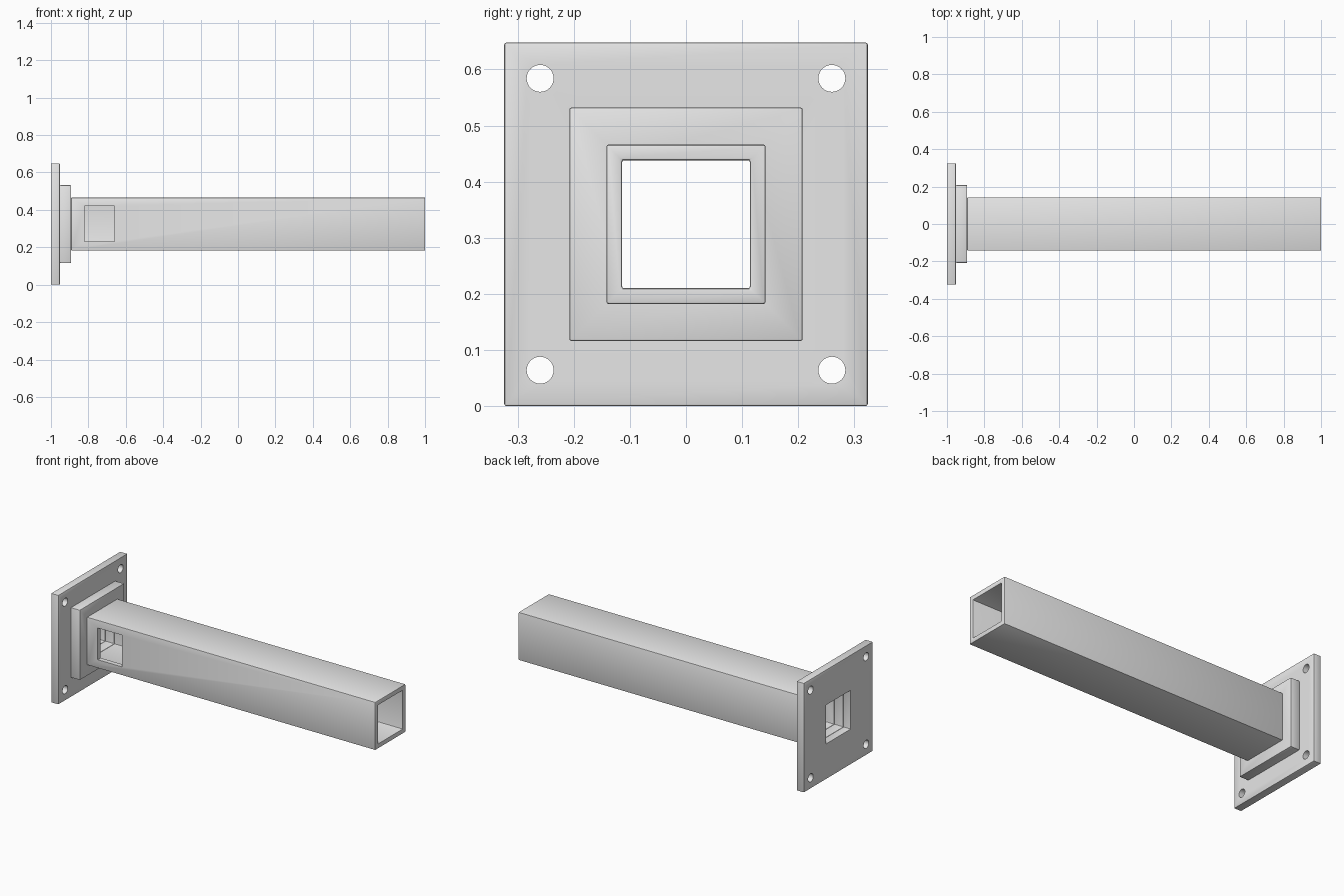
import bpy
import bmesh
from math import pi
from mathutils import Matrix

if "Cube" in bpy.data.objects:
    bpy.data.objects.remove(bpy.data.objects["Cube"])

MID = 0.324      # height of the tube axis
BORE = 0.114     # half width of the square opening

grey = bpy.data.materials.new("light_grey_metal")
grey.use_nodes = True
grey.diffuse_color = (0.8, 0.8, 0.8, 1)
grey.node_tree.nodes["Principled BSDF"].inputs["Base Color"].default_value = grey.diffuse_color


def add_object(name, bm):
    bmesh.ops.recalc_face_normals(bm, faces=bm.faces)
    mesh = bpy.data.meshes.new(name)
    bm.to_mesh(mesh)
    bm.free()
    mesh.materials.append(grey)
    obj = bpy.data.objects.new(name, mesh)
    bpy.context.collection.objects.link(obj)
    return obj


def square_sleeve(name, x0, x1, half):
    """Square ring extruded along x, with softened edges."""
    bm = bmesh.new()
    corners = [(-1, -1), (1, -1), (1, 1), (-1, 1)]
    loops = [[bm.verts.new((x, a * r, MID + b * r)) for a, b in corners]
             for x, r in [(x0, half), (x1, half), (x1, BORE), (x0, BORE)]]
    for k, loop in enumerate(loops):
        nxt = loops[(k + 1) % 4]
        for i in range(4):
            j = (i + 1) % 4
            bm.faces.new((loop[i], loop[j], nxt[j], nxt[i]))
    obj = add_object(name, bm)
    bevel = obj.modifiers.new("soft_edges", "BEVEL")
    bevel.width = 0.004
    bevel.segments = 2
    return obj


def cut(obj, cutter):
    mod = obj.modifiers.new("cut", "BOOLEAN")
    mod.operation = "DIFFERENCE"
    mod.solver = "EXACT"
    mod.object = cutter
    cutter.hide_render = True
    cutter.hide_set(True)


# Mounting plate, stepped collar and long hollow tube
plate = square_sleeve("mounting_plate", -1.0, -0.952, 0.324)
collar = square_sleeve("collar", -0.952, -0.892, 0.208)
tube = square_sleeve("square_tube", -0.892, 1.0, 0.142)

# Four bolt holes through the plate
bm = bmesh.new()
for y in (-0.26, 0.26):
    for dz in (-0.26, 0.26):
        place = Matrix.Translation((-0.976, y, MID + dz)) @ Matrix.Rotation(pi / 2, 4, "Y")
        bmesh.ops.create_cone(bm, cap_ends=True, segments=32, radius1=0.024,
                              radius2=0.024, depth=0.2, matrix=place)
cut(plate, add_object("bolt_hole_cutter", bm))

# Window through the front wall of the tube only
bm = bmesh.new()
bmesh.ops.create_cube(bm, size=1, matrix=Matrix.Translation((-0.741, -0.13, MID + 0.002))
                      @ Matrix.Diagonal((0.16, 0.1, 0.188, 1)))
cut(tube, add_object("window_cutter", bm))

# Bake the modifiers, then shade smooth with sharp edges kept
for obj in (plate, collar, tube):
    bpy.ops.object.select_all(action="DESELECT")
    obj.select_set(True)
    bpy.context.view_layer.objects.active = obj
    for mod in list(obj.modifiers):
        bpy.ops.object.modifier_apply(modifier=mod.name)
    bpy.ops.object.shade_smooth_by_angle(angle=0.4)

for name in ("bolt_hole_cutter", "window_cutter"):
    bpy.data.objects.remove(bpy.data.objects[name])
